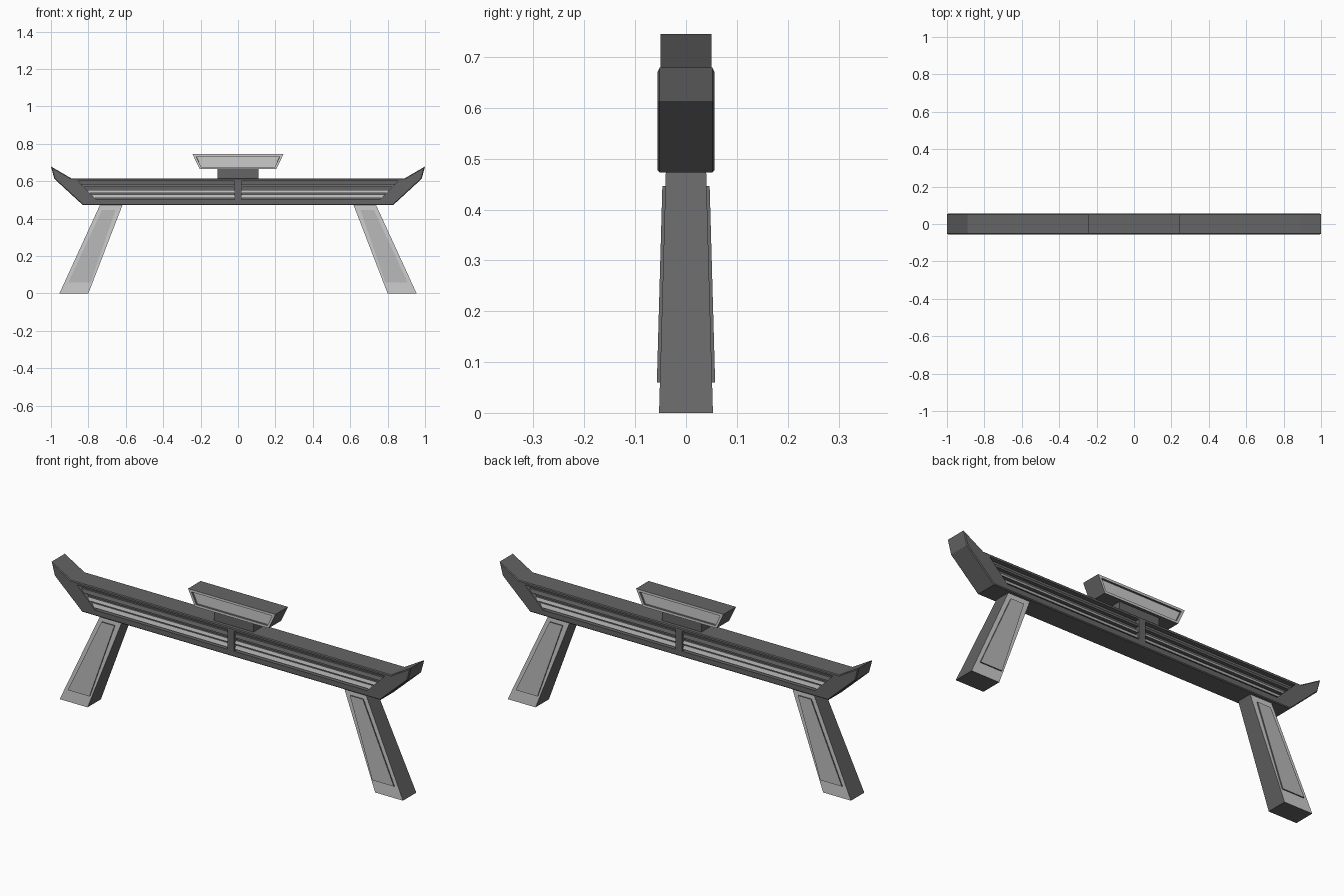
import bpy, bmesh

if "Cube" in bpy.data.objects:
    bpy.data.objects.remove(bpy.data.objects["Cube"])


def material(name, v):
    m = bpy.data.materials.new(name)
    m.diffuse_color = (v, v, v, 1)
    m.use_nodes = True
    m.node_tree.nodes["Principled BSDF"].inputs["Base Color"].default_value = m.diffuse_color
    return m


DARK = material("dark_grey", 0.13)
LEG = material("leg_grey", 0.58)
PANEL = material("panel_grey", 0.48)
LIGHT = material("light_grey", 0.74)


def prism(name, pts, front, back):
    """Solid from an (x, z) outline; front/back give y as a function of z."""
    bm = bmesh.new()
    a = [bm.verts.new((x, front(z), z)) for x, z in pts]
    b = [bm.verts.new((x, back(z), z)) for x, z in pts]
    n = len(pts)
    bm.faces.new(a)
    bm.faces.new(b[::-1])
    for i in range(n):
        j = (i + 1) % n
        bm.faces.new((a[j], a[i], b[i], b[j]))
    bmesh.ops.recalc_face_normals(bm, faces=bm.faces)
    me = bpy.data.meshes.new(name)
    bm.to_mesh(me)
    bm.free()
    ob = bpy.data.objects.new(name, me)
    bpy.context.collection.objects.link(ob)
    return ob


def paint(ob, face_mat=DARK):
    """Dark sides, with another grey on the front- and back-facing faces."""
    ob.data.materials.append(DARK)
    ob.data.materials.append(face_mat)
    for p in ob.data.polygons:
        p.material_index = int(abs(p.normal.y) > 0.9)
    return ob


def const(v):
    return lambda z: v


def inset_caps(ob, *steps):
    """Inset the front and back faces by (thickness, depth) steps."""
    bm = bmesh.new()
    bm.from_mesh(ob.data)
    for side in (-1, 1):
        face = [f for f in bm.faces if f.normal.y * side > 0.9]
        for thick, depth in steps:
            bmesh.ops.inset_region(bm, faces=face, thickness=thick, depth=depth,
                                   use_even_offset=True)
    bm.to_mesh(ob.data)
    bm.free()


def mirrored(pts, s):
    return [(x * s, z) for x, z in pts]


def cut(ob, cutter):
    cutter.hide_render = True
    cutter.hide_viewport = True
    mod = ob.modifiers.new("recess", 'BOOLEAN')
    mod.operation = 'DIFFERENCE'
    mod.solver = 'EXACT'
    mod.object = cutter


# Upswept beam with softened front and back rims
half = [(0.83, 0.473), (0.982, 0.613), (1.0, 0.679), (0.89, 0.615)]
beam = prism("beam", half + mirrored(half[::-1], -1), const(-0.052), const(0.052))
inset_caps(beam, (0.004, 0.004))
paint(beam)

# Louvre recesses and slats, on both faces and both halves
slant = lambda z: 0.755 + (z - 0.5) * 1.0
recess = [(0.018, 0.502), (slant(0.502), 0.502), (slant(0.602), 0.602), (0.018, 0.602)]
slats = ((0.510, 0.018, PANEL), (0.537, 0.015, PANEL), (0.568, 0.017, DARK))
for side, face in ((-1, "front"), (1, "back")):
    for s, hand in ((-1, "left"), (1, "right")):
        tag = face + "_" + hand
        cut(beam, paint(prism("recess_cutter_" + tag, mirrored(recess, s),
                              const(side * 0.07), const(side * 0.034))))
        for i, (z0, height, mat) in enumerate(slats):
            z1 = z0 + height
            pts = [(0.016, z0), (slant(z0), z0), (slant(z1), z1), (0.016, z1)]
            # each slat leans back towards its top edge
            lean = lambda z: side * (0.051 - (z - z0) * 0.4)
            paint(prism(f"slat_{tag}_{i}", mirrored(pts, s), lean, const(side * 0.033)), mat)

# Splayed legs, tapering in depth, with raised, rimmed face panels
depth = lambda z: 0.053 - z * 0.028
leg = [(0.80, 0), (0.955, 0), (0.735, 0.48), (0.615, 0.48)]
panel = [(0.787, 0.06), (0.907, 0.06), (0.727, 0.446), (0.655, 0.446)]
for s, hand in ((-1, "left"), (1, "right")):
    paint(prism("leg_" + hand, mirrored(leg, s), lambda z: -depth(z), depth), LEG)
    for side, face in ((-1, "front"), (1, "back")):
        paint(prism(f"leg_panel_{face}_{hand}", mirrored(panel, s),
                    lambda z: side * (depth(z) + 0.006),
                    lambda z: side * (depth(z) - 0.01)), PANEL)

# Pedestal and flared plaque with recessed faces
paint(prism("pedestal", [(-0.11, 0.61), (0.11, 0.61), (0.11, 0.67), (-0.11, 0.67)],
            const(-0.035), const(0.035)))
plaque = prism("plaque", [(-0.205, 0.665), (0.205, 0.665), (0.243, 0.745), (-0.243, 0.745)],
               const(-0.05), const(0.05))
inset_caps(plaque, (0.012, 0), (0.0005, -0.01))
paint(plaque, LIGHT)
